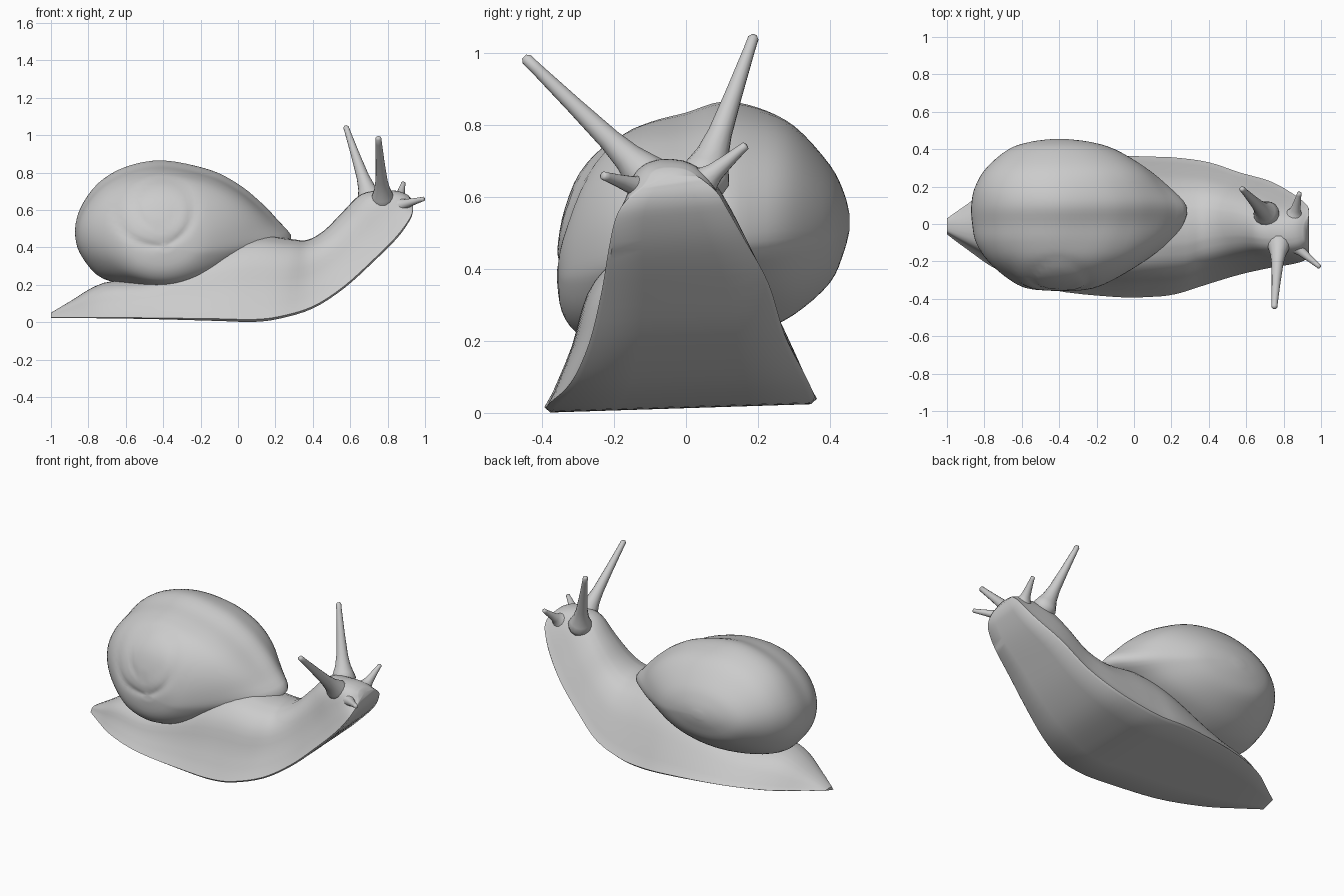
import bpy, bmesh, math
from mathutils import Vector

if "Cube" in bpy.data.objects:
    bpy.data.objects.remove(bpy.data.objects["Cube"], do_unlink=True)

grey = bpy.data.materials.new("plain grey")
grey.use_nodes = True
COLOUR = (0.6, 0.6, 0.6, 1)
grey.diffuse_color = COLOUR
grey.node_tree.nodes["Principled BSDF"].inputs["Base Color"].default_value = COLOUR


def smooth_row(points, steps, closed=False):
    """Catmull-Rom interpolation of tuples of any length."""
    n = len(points)
    pick = (lambda i: points[i % n]) if closed else (lambda i: points[max(0, min(n - 1, i))])
    out = []
    for i in range(n if closed else n - 1):
        for s in range(steps):
            t = s / steps
            out.append(tuple(
                b + 0.5 * t * (c - a + t * (2 * a - 5 * b + 4 * c - d + t * (3 * (b - c) + d - a)))
                for a, b, c, d in zip(pick(i - 1), pick(i), pick(i + 1), pick(i + 2))))
    return out if closed else out + [points[-1]]


def loft(name, rings, angle=50):
    """Skin closed rings of equal length, cap the ends and shade smooth."""
    bm = bmesh.new()
    rows = [[bm.verts.new(p) for p in ring] for ring in rings]
    n = len(rows[0])
    for a, b in zip(rows, rows[1:]):
        for i in range(n):
            j = (i + 1) % n
            bm.faces.new((a[i], a[j], b[j], b[i]))
    for row in (rows[0], rows[-1]):
        mid = bm.verts.new(sum((v.co for v in row), Vector()) / n)
        for i in range(n):
            bm.faces.new((row[i], row[(i + 1) % n], mid))
    bmesh.ops.recalc_face_normals(bm, faces=bm.faces)
    mesh = bpy.data.meshes.new(name)
    bm.to_mesh(mesh)
    bm.free()
    mesh.materials.append(grey)
    ob = bpy.data.objects.new(name, mesh)
    bpy.context.collection.objects.link(ob)
    bpy.ops.object.select_all(action='DESELECT')
    ob.select_set(True)
    bpy.context.view_layer.objects.active = ob
    bpy.ops.object.shade_smooth_by_angle(angle=math.radians(angle))
    return ob


# Body: sole x, sole z, back x, back z, right edge, left edge
stations = smooth_row([
    (-1.0, .035, -1.0, .05, -.055, .03),
    (-.9, .035, -.9, .11, -.13, .10),
    (-.72, .032, -.72, .21, -.25, .22),
    (-.45, .028, -.45, .25, -.35, .31),
    (-.1, .018, -.1, .42, -.39, .36),
    (.08, .013, .1, .465, -.39, .36),
    (.22, .03, .28, .445, -.375, .355),
    (.4, .085, .37, .44, -.32, .33),
    (.57, .195, .46, .49, -.27, .275),
    (.73, .34, .56, .59, -.235, .23),
    (.85, .46, .66, .685, -.215, .165),
    (.915, .55, .78, .705, -.195, .115),
    (.935, .6, .86, .7, -.165, .085),
    (.935, .64, .91, .68, -.12, .04)], 4)
# Half cross-sections: share of the width, share of the height
rim = [(.5, 0), (.96, 0), (1, .03)]
right_half = rim + smooth_row([(.94, .12), (.8, .4), (.69, .71), (.5, .9), (.23, .99)], 3)
left_half = rim + smooth_row([(.95, .11), (.81, .39), (.66, .65), (.46, .86), (.22, .97)], 3)
section = [(0, 0)] + left_half + [(0, 1)] + [(-w, h) for w, h in reversed(right_half)]
loft("body", [[(xb + (xt - xb) * h, (y0 + y1) / 2 + w * (y1 - y0) / 2,
                zb + (zt - zb) * h + .012 * w * (1 - h))
               for w, h in section] for xb, zb, xt, zt, y0, y1 in stations])

# Shell: teardrop outline, scaled to y, low z, high z, low x, high x
outline = smooth_row([(1, -.26), (.86, .07), (.69, .36), (.5, .62), (.25, .84), (-.18, 1),
                      (-.53, .9), (-.79, .63), (-.96, .2), (-1, -.2), (-.93, -.55), (-.74, -.88),
                      (-.36, -1), (0, -.94), (.35, -.7), (.69, -.44)], 4, True)
slices = smooth_row([
    (-.36, .38, .43, -.43, -.35),
    (-.345, .28, .54, -.57, -.22),
    (-.295, .215, .67, -.67, -.1),
    (-.2, .19, .765, -.78, .06),
    (-.1, .185, .81, -.845, .19),
    (0, .19, .835, -.865, .265),
    (.1, .2, .865, -.87, .28),
    (.2, .22, .85, -.85, .19),
    (.3, .27, .80, -.79, .07),
    (.4, .36, .69, -.67, -.1),
    (.44, .45, .61, -.55, -.24),
    (.455, .51, .55, -.43, -.37)], 4)


def shell_ring(y, z0, z1, x0, x1):
    """Outline that rounds to an ellipse towards the flanks."""
    t = min(1, abs(y - .05) / .33)
    roundness = .85 * t * t * (3 - 2 * t)
    ring = []
    for u, v in outline:
        k = 1 + roundness * (1 / math.hypot(u, v) - 1)
        ring.append(((x0 + x1) / 2 + k * u * (x1 - x0) / 2, y,
                     (z0 + z1) / 2 + k * v * (z1 - z0) / 2))
    return ring


shell = loft("shell", [shell_ring(*s) for s in slices])
# Shallow coil groove on the spire side
for v in shell.data.vertices:
    dx, dz = v.co.x + .42, v.co.z - .62
    r = math.hypot(dx, dz)
    if v.co.y < -.05 and .08 < r < .3:
        turn = (math.log(r / .25) / math.log(2) + math.atan2(dz, dx) / math.tau) % 1
        fade = min(1, (.3 - r) / .08, (r - .08) / .05)
        v.co.y += .009 * math.exp(-((turn - .5) / .16) ** 2) * fade


# Feelers: round tapered tubes flaring into the head
def feeler(name, base, tip, base_radius, tip_radius):
    base, tip = Vector(base), Vector(tip)
    axis = tip - base
    side = axis.orthogonal().normalized()
    up = axis.cross(side).normalized()
    rings = []
    for t, flare in ((-.12, .3), (-.05, .8), (.02, .95), (.09, .75), (.18, .5), (.32, .31),
                     (.6, .15), (.9, .02), (.98, 0), (1, -.3)):
        r = max(tip_radius + (base_radius - tip_radius) * flare, tip_radius * .5)
        c = base + axis * t
        rings.append([c + r * (side * math.cos(a) + up * math.sin(a))
                      for a in (math.tau * k / 14 for k in range(14))])
    loft(name, rings, 60)


feeler("left_eye_stalk", (.71, .05, .65), (.575, .19, 1.05), .075, .015)
feeler("right_eye_stalk", (.775, -.1, .65), (.75, -.45, .99), .068, .016)
feeler("left_short_feeler", (.855, .04, .635), (.885, .168, .745), .06, .012)
feeler("right_short_feeler", (.85, -.11, .62), (.995, -.232, .66), .055, .012)
